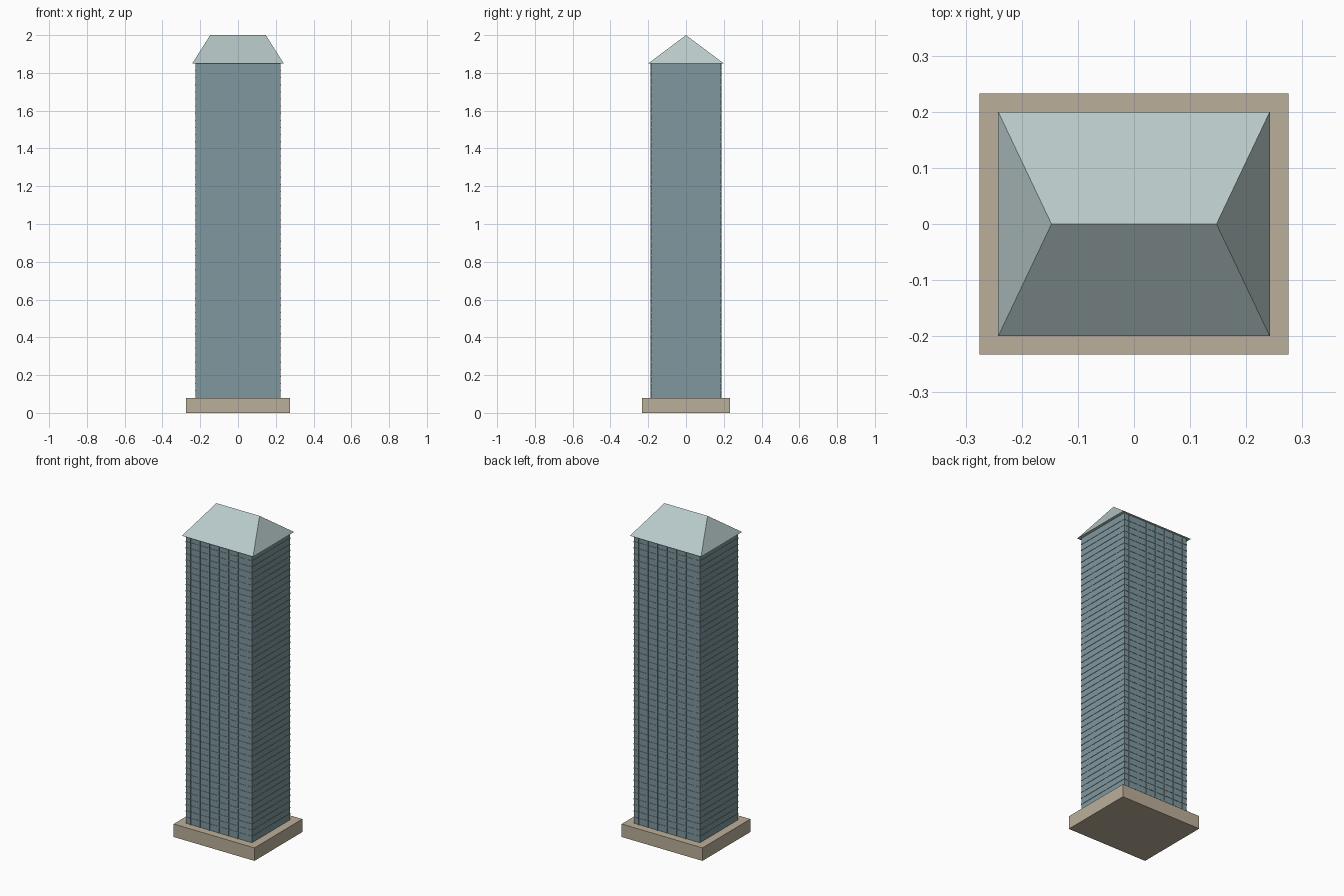
import bpy, bmesh

if "Cube" in bpy.data.objects:
    bpy.data.objects.remove(bpy.data.objects["Cube"])

def material(name, rgb):
    m = bpy.data.materials.new(name)
    m.diffuse_color = (*rgb, 1)
    m.use_nodes = True
    m.node_tree.nodes["Principled BSDF"].inputs["Base Color"].default_value = m.diffuse_color
    return m

STONE = material("stone", (0.50, 0.43, 0.32))
GLASS = material("glass", (0.21, 0.31, 0.34))
METAL = material("pale_metal", (0.48, 0.58, 0.58))

BASE_TOP, EAVES, TOP = 0.08, 1.85, 2.0
HX, HY = 0.225, 0.185            # tower half sizes
FLOORS, BAYS = 47, 7

def finish(name, bm, mat):
    bmesh.ops.recalc_face_normals(bm, faces=bm.faces)
    me = bpy.data.meshes.new(name)
    bm.to_mesh(me)
    bm.free()
    me.materials.append(mat)
    ob = bpy.data.objects.new(name, me)
    bpy.context.collection.objects.link(ob)
    return ob

def add_box(bm, hx, hy, z0, z1, x=0, y=0):
    verts = bmesh.ops.create_cube(bm, size=1)["verts"]
    bmesh.ops.scale(bm, vec=(2 * hx, 2 * hy, z1 - z0), verts=verts)
    bmesh.ops.translate(bm, vec=(x, y, (z0 + z1) / 2), verts=verts)
    return verts

# Plinth
bm = bmesh.new()
add_box(bm, 0.275, 0.2325, 0, BASE_TOP)
finish("plinth", bm, STONE)

# Tower body
bm = bmesh.new()
add_box(bm, HX, HY, BASE_TOP / 2, EAVES)
finish("tower_body", bm, GLASS)

# Floor bands running round all four sides
bm = bmesh.new()
pitch = (EAVES - BASE_TOP) / FLOORS
for k in range(1, FLOORS):
    z = BASE_TOP + k * pitch
    add_box(bm, HX + 0.002, HY + 0.002, z - 0.003, z + 0.003)
finish("floor_bands", bm, GLASS)

# Vertical mullions on the front and back
bm = bmesh.new()
for k in range(BAYS):
    x = (k - (BAYS - 1) / 2) * 2 * HX / BAYS
    for side in (-1, 1):
        add_box(bm, 0.003, 0.004, BASE_TOP, EAVES, x, side * HY)
finish("mullions", bm, GLASS)

# Hipped roof: a box whose top is pinched into a ridge
bm = bmesh.new()
for v in add_box(bm, 0.242, 0.2, EAVES, TOP):
    if v.co.z > EAVES + 0.01:
        v.co.x *= 0.147 / 0.242
        v.co.y = 0
bmesh.ops.remove_doubles(bm, verts=bm.verts, dist=0.0001)
finish("hipped_roof", bm, METAL)
